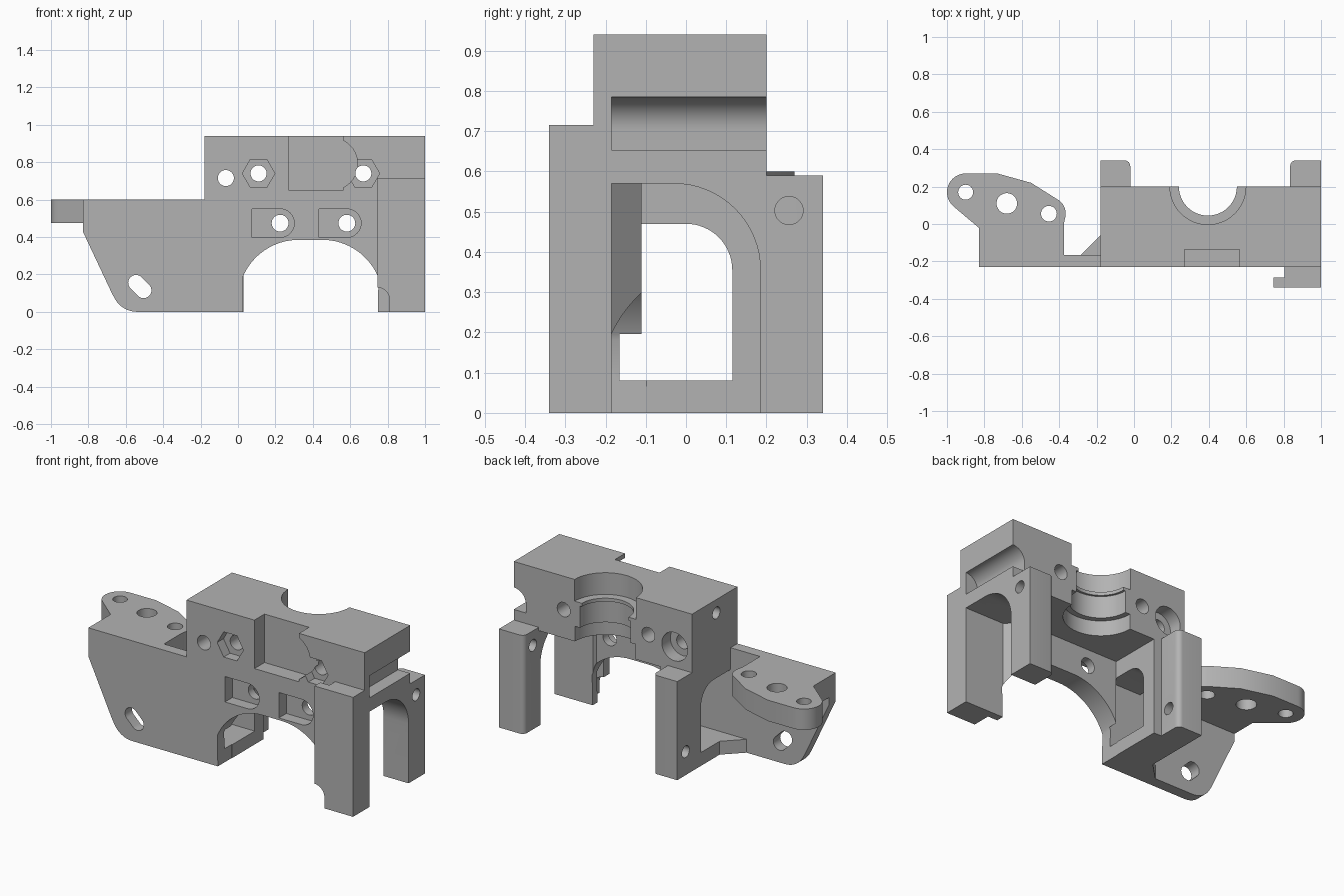
import bpy
import bmesh
from math import cos, sin, radians

if "Cube" in bpy.data.objects:
    bpy.data.objects.remove(bpy.data.objects["Cube"])

gray = bpy.data.materials.new("plain gray")
gray.use_nodes = True
color = (0.45, 0.45, 0.45, 1)
gray.diffuse_color = color
gray.node_tree.nodes["Principled BSDF"].inputs["Base Color"].default_value = color


def arc(u, v, r, start, end, n=16):
    """Points along a circular arc, angles in degrees."""
    steps = [radians(start + (end - start) * i / n) for i in range(n + 1)]
    return [(u + r * cos(t), v + r * sin(t)) for t in steps]


def circle(u, v, r, n=32):
    return arc(u, v, r, 0, 360, n)[:-1]


def rect(u0, u1, v0, v1):
    return [(u0, v0), (u1, v0), (u1, v1), (u0, v1)]


def prism(name, outline, axis, low, high):
    """Extrude a closed outline along one axis."""
    place = {"x": lambda u, v, w: (w, u, v),
             "y": lambda u, v, w: (u, w, v),
             "z": lambda u, v, w: (u, v, w)}[axis]
    bm = bmesh.new()
    base = bm.faces.new([bm.verts.new(place(u, v, low)) for u, v in outline])
    top = bmesh.ops.extrude_face_region(bm, geom=[base])["geom"]
    shift = place(0, 0, high - low)
    bmesh.ops.translate(bm, vec=shift,
                        verts=[g for g in top if isinstance(g, bmesh.types.BMVert)])
    bmesh.ops.recalc_face_normals(bm, faces=bm.faces)
    mesh = bpy.data.meshes.new(name)
    bm.to_mesh(mesh)
    bm.free()
    mesh.materials.append(gray)
    obj = bpy.data.objects.new(name, mesh)
    bpy.context.collection.objects.link(obj)
    return obj


def combine(tool, operation):
    """Apply a boolean to the body and drop the tool."""
    bpy.context.view_layer.objects.active = body
    mod = body.modifiers.new("boolean", "BOOLEAN")
    mod.operation, mod.solver, mod.object = operation, "EXACT", tool
    bpy.ops.object.modifier_apply(modifier=mod.name)
    bpy.data.objects.remove(tool)


def add(*args):
    combine(prism("addition", *args), "UNION")


def cut(*args):
    combine(prism("cutter", *args), "DIFFERENCE")


# Upper block
body = prism("mounting_bracket", rect(-0.18, 1, -0.23, 0.2), "z", 0.57, 0.94)

# Front plate with sloping, rounded lower corner
add([(-0.83, 0.6), (-0.83, 0.43), (-0.67, 0.09)]
    + arc(-0.54, 0.135, 0.135, 205, 270, 10)
    + [(0.03, 0), (0.03, 0.6)], "y", -0.23, -0.165)

# Thick panel over the front arch
add([(0.02, -0.23), (0.76, -0.23), (0.76, -0.185), (0.745, -0.185),
     (0.67, -0.11), (0.02, -0.11)], "z", 0.17, 0.6)

# Left-hand wall with its window and floor gusset
add(rect(-0.18, 0.03, -0.23, 0.2), "z", 0, 0.6)
cut([(-0.165, 0.08), (0.115, 0.08)] + arc(0, 0.355, 0.115, 0, 90)
    + [(-0.165, 0.47)], "x", -0.3, 0.03)
add([(-0.29, -0.17), (-0.17, -0.17), (-0.17, -0.05), (-0.18, -0.06)],
    "z", 0, 0.08)

# Right-hand plate and arched wall
add(rect(0.745, 1, -0.23, -0.185), "z", 0, 0.6)
add([(0.185, 0), (0.2, 0), (0.2, 0.59), (-0.2, 0.59), (-0.2, 0.57)]
    + arc(-0.03, 0.355, 0.215, 90, 0), "x", 0.835, 1)

# Rear legs, rounded on the inner rear corner
add([(-0.18, 0.185), (-0.02, 0.185)] + arc(-0.05, 0.31, 0.03, 0, 90, 6)
    + [(-0.18, 0.34)], "z", 0, 0.59)
add([(1, 0.185), (1, 0.34)] + arc(0.865, 0.31, 0.03, 90, 180, 6)
    + [(0.835, 0.185)], "z", 0, 0.59)

# Front leg with side slot and rounded foot notch
add([(0.745, -0.34), (1, -0.34), (1, -0.22), (0.805, -0.22),
     (0.805, -0.285), (0.745, -0.285)], "z", 0, 0.715)
cut([(0.7, -0.1), (0.81, -0.1)] + arc(0.745, 0.065, 0.065, 0, 90, 10)
    + [(0.7, 0.13)], "y", -0.4, -0.23)

# Side flange
add([(-0.83, -0.23), (-0.375, -0.23), (-0.375, 0)]
    + arc(-0.455, 0.055, 0.09, -20, 50, 10)
    + [(-0.55, 0.22), (-0.73, 0.27)]
    + arc(-0.9, 0.17, 0.1, 90, 230) + [(-0.83, -0.02)], "z", 0.475, 0.6)
for x, y, r in ((-0.9, 0.17, 0.04), (-0.68, 0.11, 0.055), (-0.455, 0.055, 0.042)):
    cut(circle(x, y, r), "z", 0.4, 0.7)

# Front arch
cut([(0.745, -0.1)] + arc(0.45, 0.06, 0.325, 22, 90)
    + arc(0.325, 0.06, 0.325, 90, 158) + [(0.03, -0.1)], "y", -0.25, -0.1)

# Diagonal slot in the front plate
cut(arc(-0.505, 0.115, 0.042, -135, 45) + arc(-0.545, 0.155, 0.042, 45, 225),
    "y", -0.4, -0.1)

# Stepped half bore in the rear of the block
for r, low, high in ((0.2, 0.5, 0.66), (0.168, 0.65, 0.79),
                     (0.155, 0.78, 0.82), (0.203, 0.81, 1)):
    cut(circle(0.395, 0.2, r, 48), "z", low, high)

# Front recess: straight channel merging with a round pocket
cut(rect(0.27, 0.565, 0.65, 1), "y", -0.3, -0.135)
cut(circle(0.5, 0.79, 0.14, 40), "y", -0.3, -0.135)

# Long bolt holes, hexagonal nut pockets and rear counterbore
for x, z in ((-0.065, 0.715), (0.11, 0.74), (0.67, 0.74)):
    cut(circle(x, z, 0.043), "y", -0.3, 0.3)
for x in (0.11, 0.67):
    cut(circle(x, 0.74, 0.087, 6), "y", -0.3, -0.17)
cut(circle(-0.065, 0.715, 0.085), "y", 0.12, 0.3)

# Lower nut slots with holes
for x in (0.225, 0.582):
    cut([(x - 0.15, 0.398), (x, 0.398)] + arc(x, 0.474, 0.076, -90, 90)
        + [(x - 0.15, 0.55)], "y", -0.3, -0.16)
    cut(circle(x, 0.474, 0.045), "y", -0.3, -0.05)

# Side groove with rounded ceiling
cut([(1.1, 0.785)] + arc(1, 0.705, 0.08, 90, 180, 12)
    + [(0.92, 0.653), (1.1, 0.653)], "y", -0.185, 0.3)

# Cross holes in the rear legs and block end
cut(circle(0.256, 0.503, 0.035), "x", 0.7, 1.1)
cut(circle(0.26, 0.14, 0.035), "x", -0.3, 0.1)
cut(circle(-0.03, 0.86, 0.035), "x", -0.3, 0.1)

# Clean shading
bpy.ops.object.select_all(action="DESELECT")
body.select_set(True)
bpy.context.view_layer.objects.active = body
bpy.ops.object.shade_smooth_by_angle(angle=radians(30))
